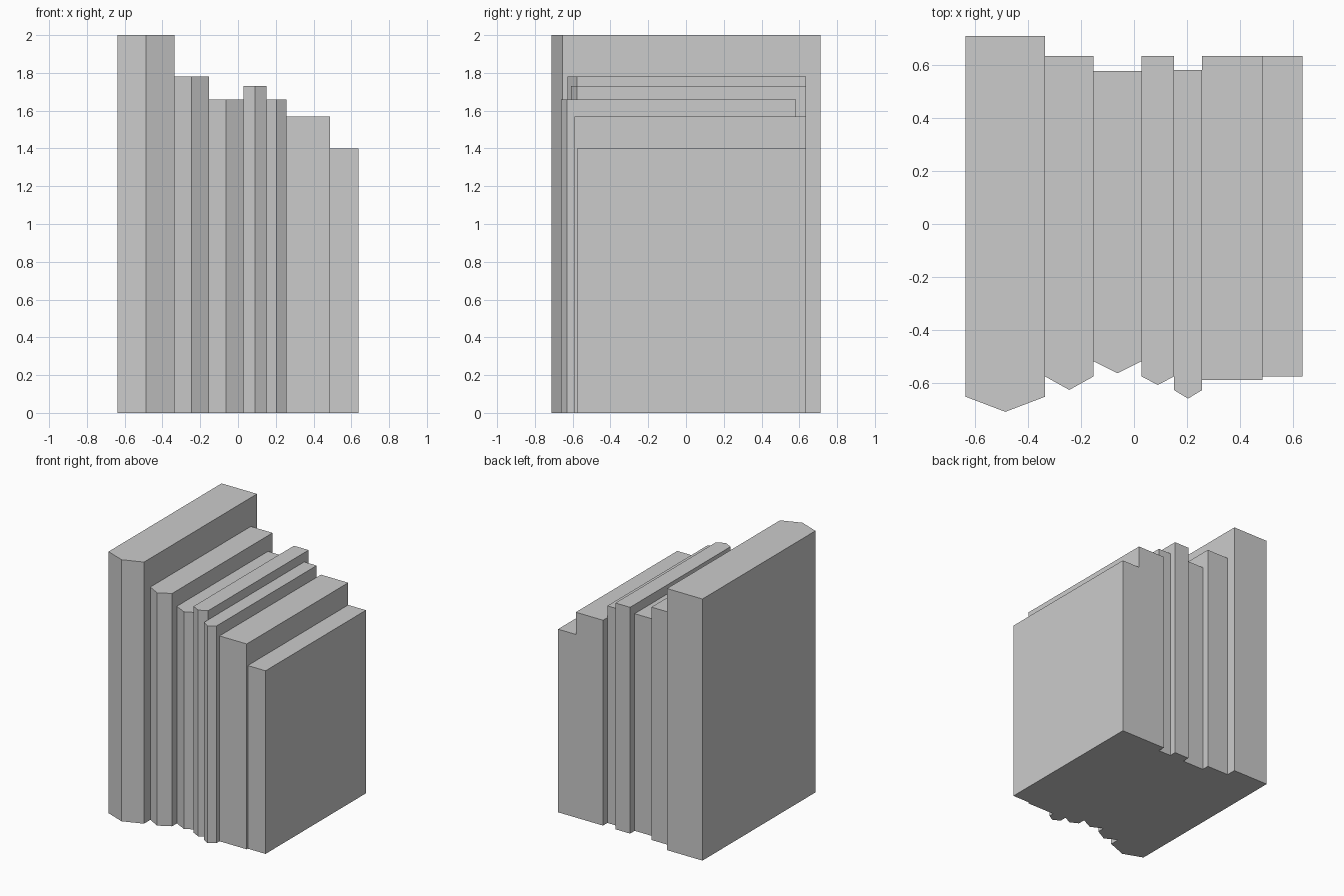
import bpy

if "Cube" in bpy.data.objects:
    bpy.data.objects.remove(bpy.data.objects["Cube"])

# x left, x right, back y, front corner y, spine ridge y (None = flat spine), height
BOOKS = [
    (-0.637, -0.337, 0.711, -0.654, -0.711, 2.00),
    (-0.337, -0.153, 0.636, -0.577, -0.628, 1.78),
    (-0.153, 0.028, 0.580, -0.520, -0.565, 1.66),
    (0.028, 0.152, 0.636, -0.577, -0.609, 1.73),
    (0.152, 0.257, 0.583, -0.629, -0.661, 1.66),
    (0.257, 0.487, 0.636, -0.590, None, 1.57),
    (0.487, 0.637, 0.636, -0.577, None, 1.40),
]


def prism(name, outline, height):
    """Extrude a counter-clockwise xy outline from z = 0 to height."""
    n = len(outline)
    verts = [(x, y, z) for z in (0, height) for x, y in outline]
    faces = [tuple(reversed(range(n))), tuple(range(n, 2 * n))]
    faces += [(i, (i + 1) % n, (i + 1) % n + n, i + n) for i in range(n)]
    mesh = bpy.data.meshes.new(name)
    mesh.from_pydata(verts, [], faces)
    obj = bpy.data.objects.new(name, mesh)
    bpy.context.collection.objects.link(obj)
    return obj


# Row of books: some with a ridged spine at the front, some flat
for number, (x0, x1, back, front, ridge, height) in enumerate(BOOKS, 1):
    outline = [(x0, front), (x1, front), (x1, back), (x0, back)]
    if ridge is not None:
        outline.insert(1, ((x0 + x1) / 2, ridge))
    prism(f"book_{number}", outline, height)
